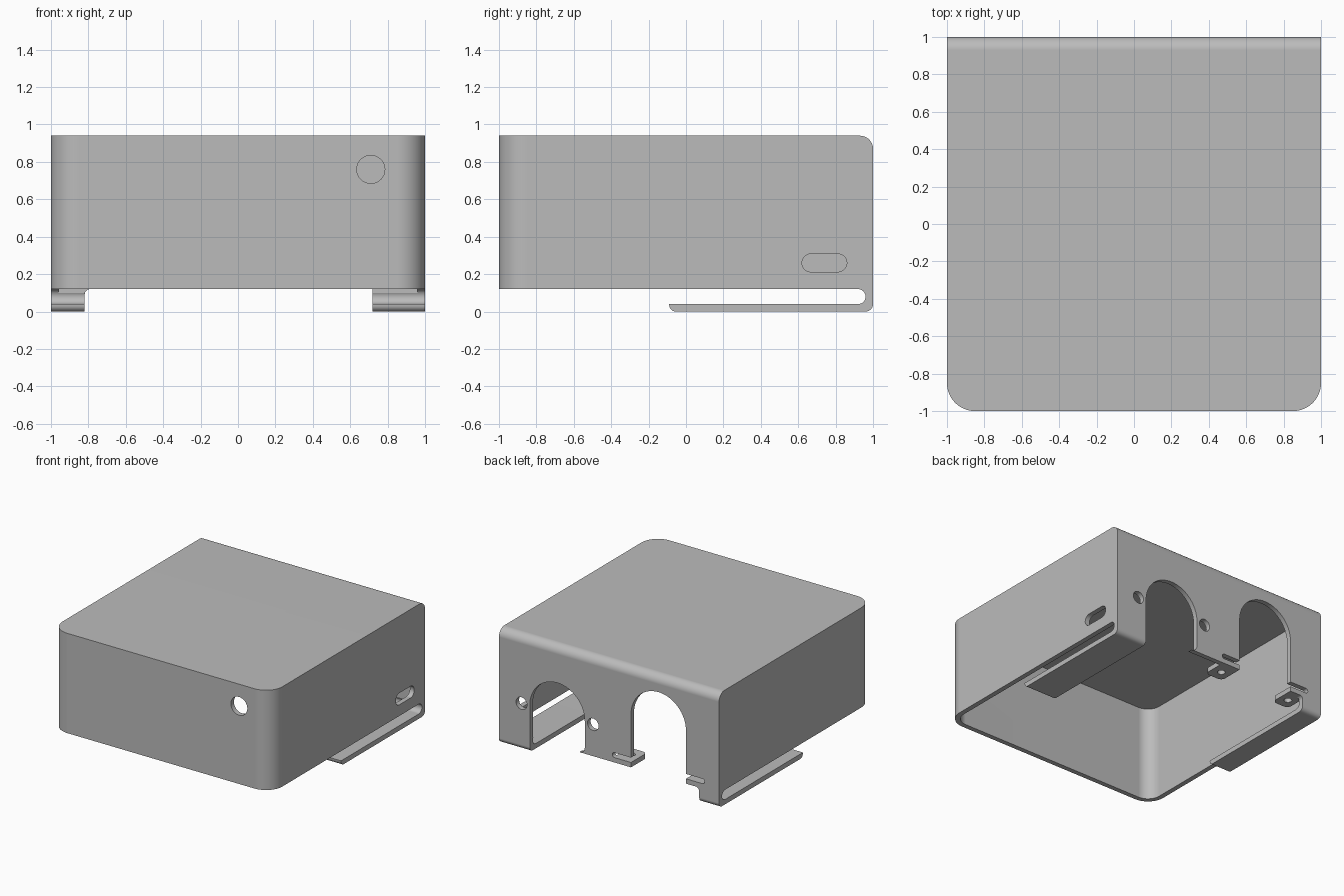
import bpy, bmesh
from math import cos, sin, pi, radians
from mathutils import Vector

if "Cube" in bpy.data.objects:
    bpy.data.objects.remove(bpy.data.objects["Cube"], do_unlink=True)

grey = bpy.data.materials.new("sheet_grey")
grey.use_nodes = True
colour = (0.5, 0.5, 0.5, 1)
grey.diffuse_color = colour
grey.node_tree.nodes["Principled BSDF"].inputs["Base Color"].default_value = colour

T = 0.04          # sheet thickness
RIM = 0.12        # height of the lower rim
TOP = 0.94


def arc(u, v, r, a0, a1, n=16):
    """Points on an arc, angles in degrees."""
    steps = [radians(a0 + (a1 - a0) * i / n) for i in range(n + 1)]
    return [(u + r * cos(a), v + r * sin(a)) for a in steps]


def stadium(u, v, half_u, r):
    """Slot outline with round ends."""
    return arc(u + half_u - r, v, r, -90, 90) + arc(u - half_u + r, v, r, 90, 270)


def extrude(name, points, axis, lo, hi):
    """Prism from an outline in the plane across the given axis."""
    place = {"x": lambda p: (lo, p[0], p[1]),
             "y": lambda p: (p[0], lo, p[1]),
             "z": lambda p: (p[0], p[1], lo)}[axis]
    step = Vector([(hi - lo) * (axis == a) for a in "xyz"])
    bm = bmesh.new()
    face = bm.faces.new([bm.verts.new(place(p)) for p in points])
    out = bmesh.ops.extrude_face_region(bm, geom=[face])
    moved = [g for g in out["geom"] if isinstance(g, bmesh.types.BMVert)]
    bmesh.ops.translate(bm, verts=moved, vec=step)
    bmesh.ops.recalc_face_normals(bm, faces=bm.faces)
    mesh = bpy.data.meshes.new(name)
    bm.to_mesh(mesh)
    bm.free()
    mesh.materials.append(grey)
    obj = bpy.data.objects.new(name, mesh)
    bpy.context.collection.objects.link(obj)
    return obj


def round_back_edge(obj, z, radius):
    """Bevel the edge along x at the back, at height z."""
    bm = bmesh.new()
    bm.from_mesh(obj.data)
    back = max(v.co.y for v in bm.verts)
    edges = [e for e in bm.edges
             if all(abs(v.co.y - back) < 1e-4 and abs(v.co.z - z) < 1e-4 for v in e.verts)]
    bmesh.ops.bevel(bm, geom=edges, offset=radius, segments=10, profile=0.5, affect="EDGES")
    bm.to_mesh(obj.data)
    bm.free()


def cut(obj, cutter):
    cutter.hide_render = True
    bpy.context.view_layer.objects.active = obj
    mod = obj.modifiers.new("cut", "BOOLEAN")
    mod.operation = "DIFFERENCE"
    mod.solver = "EXACT"
    mod.object = cutter
    bpy.ops.object.modifier_apply(modifier=mod.name)
    bpy.data.objects.remove(cutter, do_unlink=True)


def finish(obj):
    bpy.ops.object.select_all(action="DESELECT")
    obj.select_set(True)
    bpy.context.view_layer.objects.active = obj
    bpy.ops.object.shade_smooth_by_angle(angle=radians(30))
    mod = obj.modifiers.new("even_shading", "WEIGHTED_NORMAL")
    mod.keep_sharp = True


def plan(inset, r=0.15):
    """Footprint with two round front corners and a square back."""
    e, c = 1 - inset, 1 - r
    return ([(e, e), (-e, e)] + arc(-c, -c, r - inset, 180, 270)
            + arc(c, -c, r - inset, 270, 360))


# Solid block, hollowed to a sheet shell
cover = extrude("cover", plan(0), "z", 0, TOP)
round_back_edge(cover, TOP, 0.07)
round_back_edge(cover, 0, T)
cavity = extrude("cavity_cutter", plan(T), "z", 0.1, TOP - T)
round_back_edge(cavity, TOP - T, 0.03)
cut(cover, cavity)

# Gap between the side walls and the lower flanges
gap = ([(-2, -1), (-0.055, -1), (-0.055, 0)] + arc(-0.055, 0.035, 0.035, 270, 180, 6)[1:]
       + [(-0.09, T)] + arc(0.92, 0.08, T, -90, 90) + [(-2, RIM)])
cut(cover, extrude("gap_cutter", gap, "x", -2, 2))

# Two arches in the back wall and the open middle of the floor
arches = ([(-0.82, -1), (0.72, -1)] + arc(0.47, 0.385, 0.25, 0, 180, 32)
          + arc(0.27, RIM + 0.05, 0.05, 180, 270, 8)
          + [(-0.2, RIM)] + arc(-0.45, 0.555, 0.25, 0, 180, 32)
          + [(-0.7, RIM)] + arc(-0.79, RIM - 0.03, 0.03, 90, 180, 6))
cut(cover, extrude("arch_cutter", arches, "y", -0.5, 1.5))

# Relief notches above the tabs
for x in (-0.17, -0.73):
    side = 1 if x > -0.5 else -1
    cut(cover, extrude("notch_cutter", stadium(x, 0.18, 0.14, 0.02), "y", 0.9, 1.5))

# Front button hole, screw holes beside the first arch, side port
cut(cover, extrude("button_cutter", arc(0.71, 0.76, 0.075, 0, 348.75, 31), "y", -1.5, -0.5))
for x in (0.795, 0.145):
    cut(cover, extrude("screw_cutter", arc(x, 0.38, 0.05, 0, 345, 23), "y", 0.5, 1.5))
cut(cover, extrude("port_cutter", stadium(0.74, 0.26, 0.12, 0.048), "x", 0.5, 1.5))
finish(cover)

# Folded mounting tabs, each with a screw hole
for name, x0, x1 in (("pier_tab", -0.2, -0.04), ("leg_tab", -0.85, -0.7)):
    r, front = 0.04, 0.79
    outline = ([(x1, 1 - T), (x0, 1 - T)] + arc(x0 + r, front + r, r, 180, 270, 8)
               + arc(x1 - r, front + r, r, 270, 360, 8))
    tab = extrude(name, outline, "z", RIM, RIM + T)
    hole = arc((x0 + x1) / 2, 0.88, 0.03, 0, 345, 23)
    cut(tab, extrude("tab_hole_cutter", hole, "z", 0, 1))
    finish(tab)
